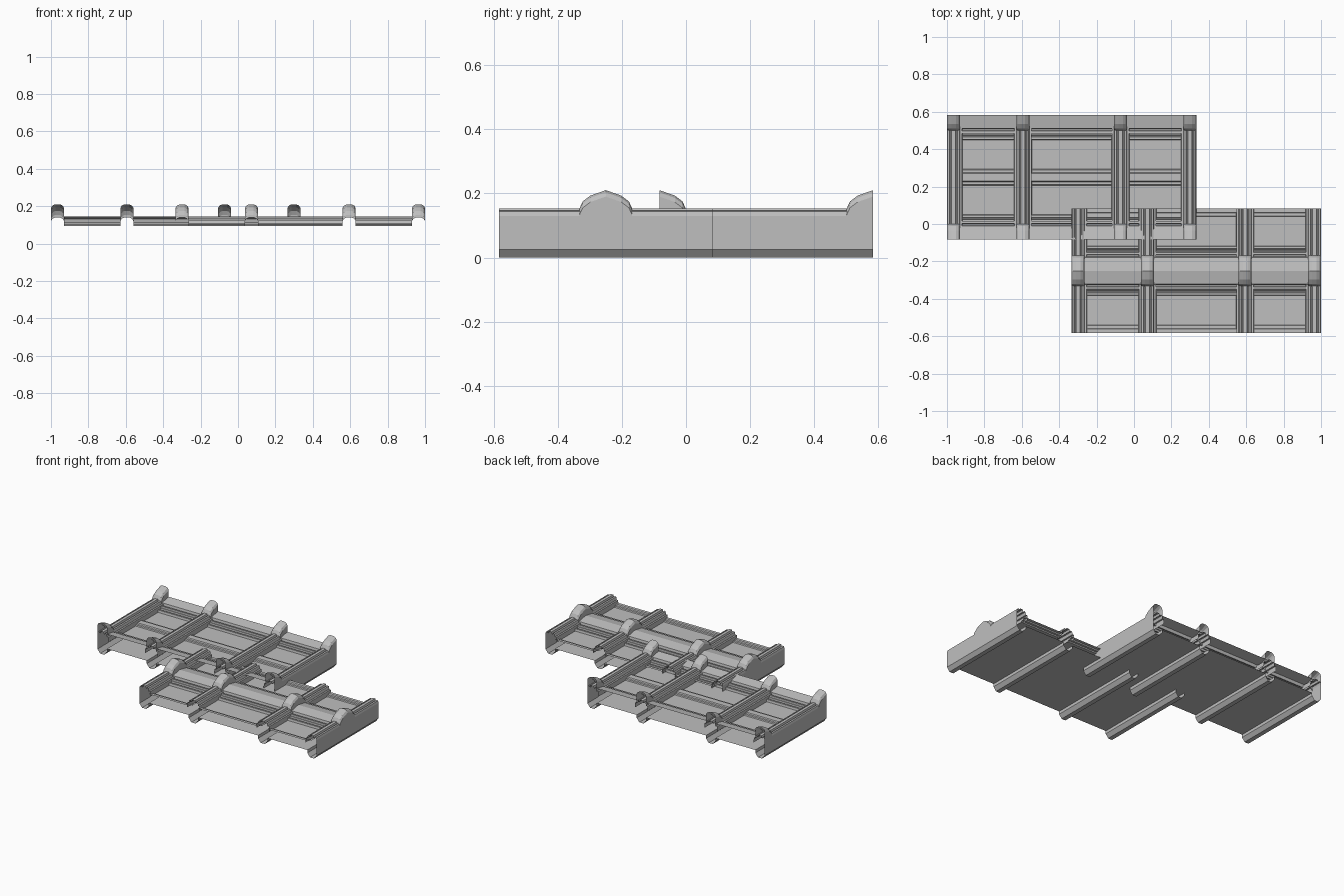
import bpy

if "Cube" in bpy.data.objects:
    bpy.data.objects.remove(bpy.data.objects["Cube"])

HALF = 0.333          # half depth of a section (y)
RIBS = (-0.632, -0.261, 0.261, 0.632)
RIB_W = 0.035         # half width of a rib
SHEET = 0.045         # height of the bottom sheet

grey = bpy.data.materials.new("light grey")
grey.diffuse_color = (0.52, 0.52, 0.52, 1)
grey.use_nodes = True
grey.node_tree.nodes["Principled BSDF"].inputs["Base Color"].default_value = grey.diffuse_color


def make(name, verts, faces):
    me = bpy.data.meshes.new(name)
    me.from_pydata(verts, [], faces)
    me.materials.append(grey)
    me.update()
    ob = bpy.data.objects.new(name, me)
    bpy.context.collection.objects.link(ob)
    return ob


def loft(name, rings):
    """Open skin through rings of equal length."""
    n = len(rings[0])
    verts = [p for r in rings for p in r]
    faces = [(i * n + j, i * n + j + 1, (i + 1) * n + j + 1, (i + 1) * n + j)
             for i in range(len(rings) - 1) for j in range(n - 1)]
    return make(name, verts, faces)


def along_y(name, profile, cx, y0, y1):
    return loft(name, [[(cx + x, y, z) for x, z in profile] for y in (y1, y0)])


# hump height against distance from the crossing ridge
HUMP = [(0, 0.21), (0.048, 0.193), (0.072, 0.175), (0.082, 0.153), (0.083, 0.14)]
# panel height against distance from the crossing ridge
PANEL = [(0, 0.145), (0.072, 0.132), (0.076, 0.112), (0.084, 0.112),
         (0.086, 0.122), (0.098, 0.122), (0.1, 0.112), (0.106, 0.112),
         (0.109, 0.1), (0.114, 0.1), (0.118, 0.108), (0.13, 0.108),
         (0.133, 0.093), (0.29, 0.093), (0.293, 0.1), (0.308, 0.1),
         (0.312, 0.107), (HALF, 0.107)]


def spread(table, ridges):
    """Profile (y, height) over the full depth, mirrored about each ridge."""
    pts = set()
    for r in ridges:
        for d, h in table:
            for s in (-1, 1):
                if abs(r + s * d) <= HALF + 1e-6:
                    pts.add((round(r + s * d, 4), h))
    return sorted(pts)


def mirrored(half):
    return half + [(-x, z) for x, z in reversed(half)]


def rib(cx, cy, ridges, side):
    # grooved crown of the straight rib, with a ledge on each inner side
    crown = mirrored([(-RIB_W, 0.13), (-0.031, 0.144), (-0.022, 0.147),
                      (-0.019, 0.139), (-0.014, 0.139), (-0.010, 0.153)])
    left = [(-0.048, 0.093), (-0.046, 0.125), (-RIB_W, 0.125)]
    right = [(-x, z) for x, z in reversed(left)]
    prof = (left if side >= 0 else []) + crown + (right if side <= 0 else [])
    along_y("rib", prof, cx, cy - HALF, cy + HALF)
    # rounded hump where the rib crosses a ridge
    for r in ridges:
        path = [p for p in spread(HUMP, [r])]
        rings = []
        for y, h in path:
            ring = mirrored([(-RIB_W, 0.125), (-RIB_W, h - 0.02),
                             (-0.027, h - 0.007), (-0.012, h)])
            rings.append([(cx + x, cy + y, z) for x, z in ring])
        loft("hump", rings[::-1])


def panel(x0, x1, cy, ridges):
    # stepped top skin running across between two ribs
    top = spread(PANEL, ridges)
    loft("panel", [[(x, cy + y, z) for y, z in top] for x in (x0, x1)])


def underside(cx, cy):
    # outer walls and bottom sheet, dipping into a trough below each rib
    prof = [(RIBS[0] - RIB_W, 0.13)]
    for i, r in enumerate(RIBS):
        if i:
            prof.append((r - RIB_W, SHEET))
        prof += [(r - RIB_W, 0.025), (r - 0.015, 0),
                 (r + 0.015, 0), (r + RIB_W, 0.025)]
        if i < len(RIBS) - 1:
            prof.append((r + RIB_W, SHEET))
    prof.append((RIBS[-1] + RIB_W, 0.13))
    along_y("bottom_sheet", prof[::-1], cx, cy - HALF, cy + HALF)


def section(cx, cy, ridges):
    for i, x in enumerate(RIBS):
        rib(cx + x, cy, ridges, {0: -1, 3: 1}.get(i, 0))
    for a, b in zip(RIBS, RIBS[1:]):
        panel(cx + a + RIB_W, cx + b - RIB_W, cy, ridges)
    underside(cx, cy)


section(0.333, -0.25, [0])              # front section, ridge in the middle
section(-0.333, 0.25, [-HALF, HALF])    # back section, ridges at both ends
